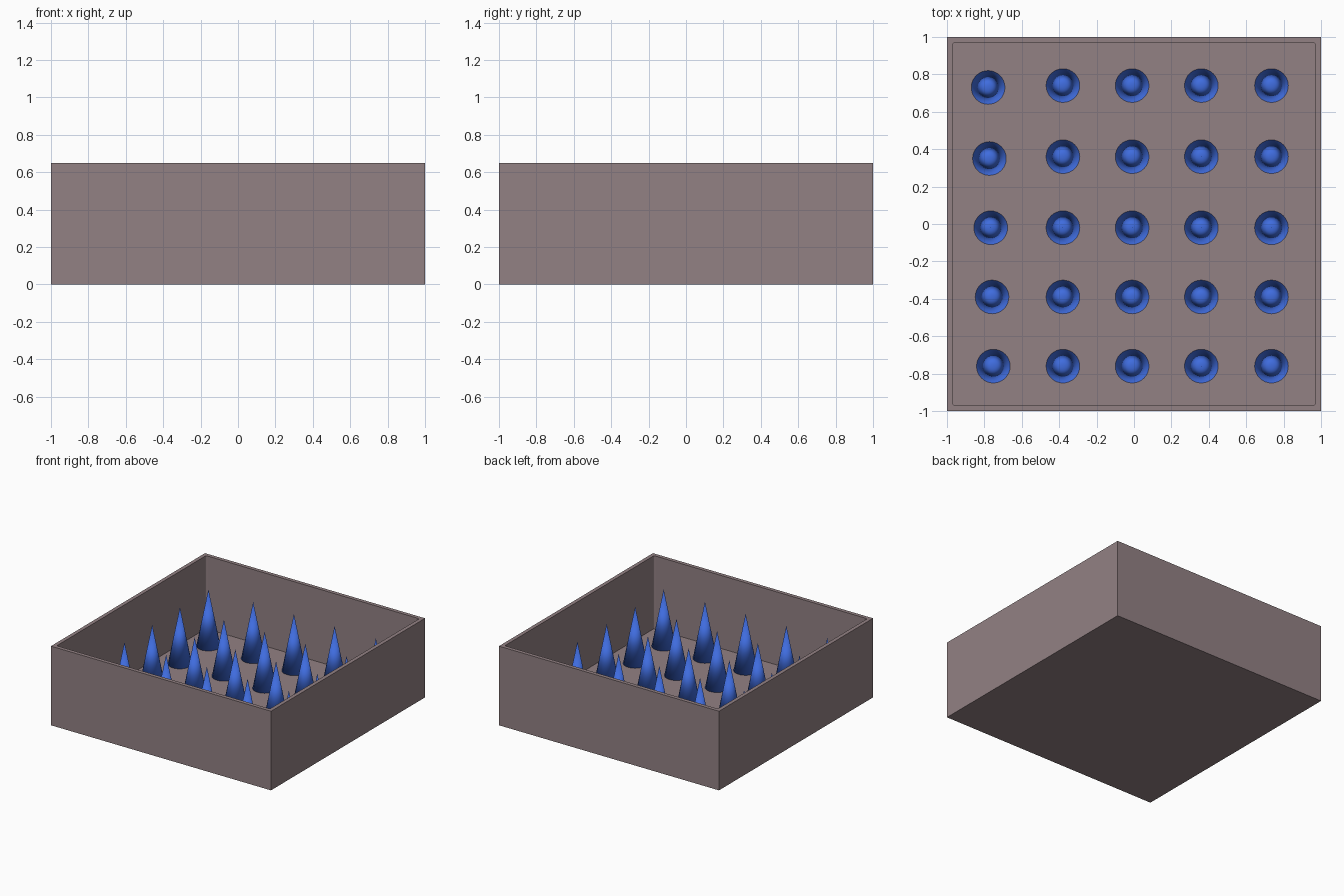
import bpy, bmesh

if "Cube" in bpy.data.objects:
    bpy.data.objects.remove(bpy.data.objects["Cube"])

HEIGHT, WALL, FLOOR = 0.65, 0.044, 0.05
TIP, RADIUS = 0.515, 0.09


def material(name, color):
    m = bpy.data.materials.new(name)
    m.diffuse_color = (*color, 1)
    m.use_nodes = True
    m.node_tree.nodes["Principled BSDF"].inputs["Base Color"].default_value = m.diffuse_color
    return m


def mesh_object(name, bm, mat):
    me = bpy.data.meshes.new(name)
    bm.to_mesh(me)
    bm.free()
    me.materials.append(mat)
    ob = bpy.data.objects.new(name, me)
    bpy.context.collection.objects.link(ob)
    return ob


stone = material("stone", (0.29, 0.22, 0.23))
blue = material("blue", (0.05, 0.15, 0.73))

# Open square box: inset the top, push it down, soften the inner corners
bm = bmesh.new()
bmesh.ops.create_cube(bm, size=1)
for v in bm.verts:
    v.co = (v.co.x * 2, v.co.y * 2, (v.co.z + 0.5) * HEIGHT)
top = max(bm.faces, key=lambda f: f.calc_center_median().z)
bmesh.ops.inset_individual(bm, faces=[top], thickness=WALL)
pit = bmesh.ops.extrude_discrete_faces(bm, faces=[top])["faces"][0]
bmesh.ops.translate(bm, verts=pit.verts, vec=(0, 0, FLOOR - HEIGHT))
inner = [e for e in bm.edges
         if all(abs(v.co.x) < 0.99 for v in e.verts)
         and abs(e.verts[0].co.z - e.verts[1].co.z) > 0.1]
bmesh.ops.bevel(bm, geom=inner, offset=0.012, segments=3, profile=0.5, affect='EDGES')
mesh_object("box", bm, stone)

# One spike mesh shared by a five by five grid
bm = bmesh.new()
bmesh.ops.create_cone(bm, cap_ends=True, segments=32, radius1=RADIUS,
                      radius2=0, depth=TIP - FLOOR)
bmesh.ops.remove_doubles(bm, verts=bm.verts, dist=1e-5)
for v in bm.verts:
    v.co.z += (TIP + FLOOR) / 2
for f in bm.faces:
    f.smooth = True
first = mesh_object("spike", bm, blue)

rows = [-0.76, -0.39, -0.02, 0.36, 0.74]
spots = [(x, y) for x in (-0.38, -0.01, 0.36, 0.735) for y in rows]
# The left column leans slightly outwards towards the back
spots += [(-0.752 - 0.007 * i, y - (0.01 if i > 2 else 0)) for i, y in enumerate(rows)]
for i, (x, y) in enumerate(spots):
    ob = first
    if i:
        ob = first.copy()
        ob.name = f"spike_{i}"
        bpy.context.collection.objects.link(ob)
    ob.location = (x, y, 0)
